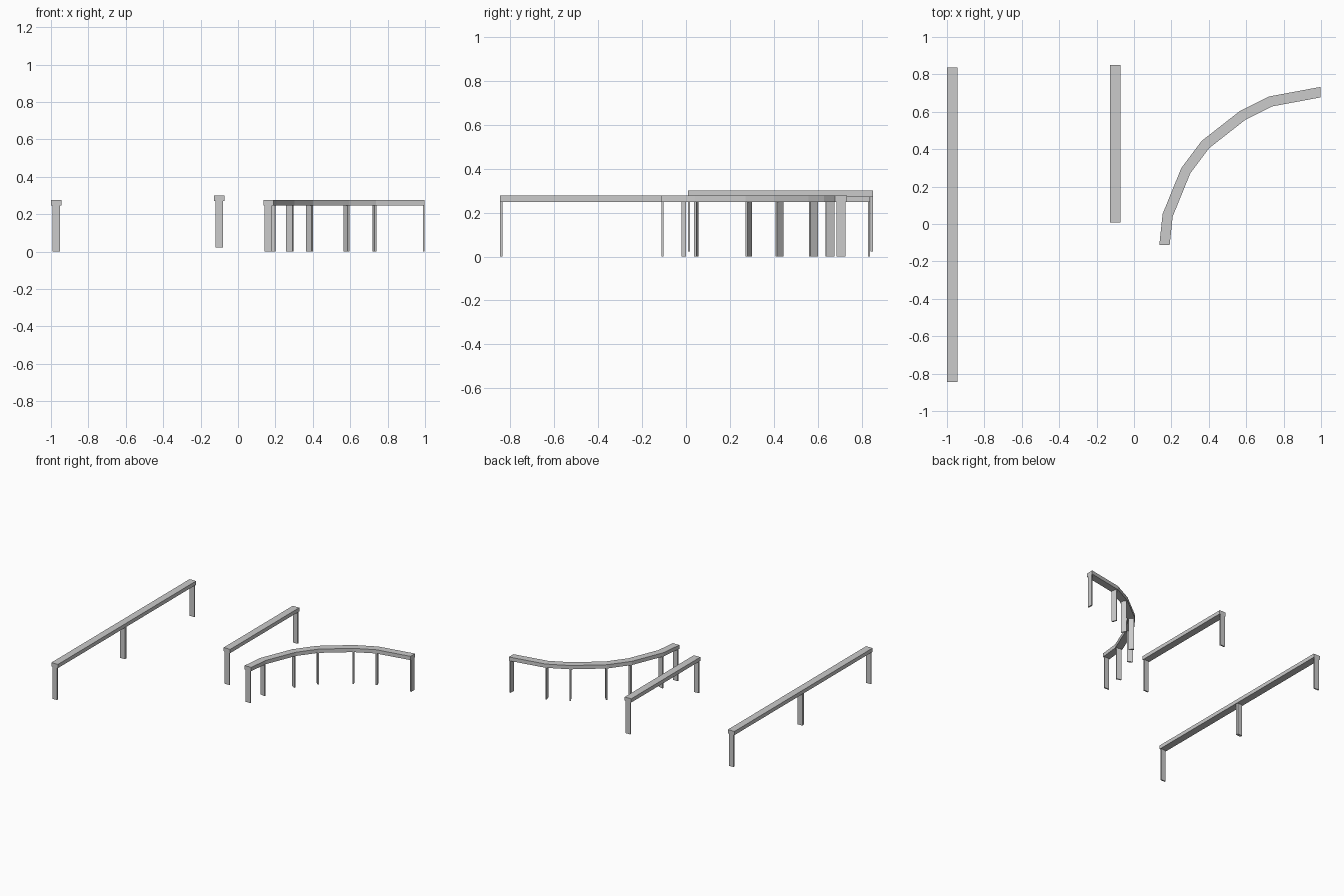
import bpy, bmesh
from math import atan2
from mathutils import Vector, Matrix

if "Cube" in bpy.data.objects:
    bpy.data.objects.remove(bpy.data.objects["Cube"])

RAIL_W, RAIL_H = 0.055, 0.029      # rail cross-section
POST_W, POST_T = 0.04, 0.01        # post width across the path, thickness along it
LEG_H = 0.248                      # post height below the rail


def make_object(name, bm):
    bmesh.ops.recalc_face_normals(bm, faces=bm.faces)
    mesh = bpy.data.meshes.new(name)
    bm.to_mesh(mesh)
    bm.free()
    ob = bpy.data.objects.new(name, mesh)
    bpy.context.collection.objects.link(ob)
    return ob


def post(name, pos, direction, z, thick=POST_T):
    """Flat upright whose wide side faces along the path."""
    bm = bmesh.new()
    bmesh.ops.create_cube(bm, size=1)
    bmesh.ops.scale(bm, vec=(thick, POST_W, LEG_H), verts=bm.verts)
    ob = make_object(name, bm)
    ob.matrix_world = (Matrix.Translation((pos.x, pos.y, z + LEG_H / 2))
                       @ Matrix.Rotation(atan2(direction.y, direction.x), 4, 'Z'))


def path_frames(pts):
    """Tangent and mitred side vector at each path point."""
    n = len(pts)
    segs = [(pts[i + 1] - pts[i]).normalized() for i in range(n - 1)]
    # Ends are cut square to the grid axes they lie on
    out = []
    for i in range(n):
        a, b = segs[max(i - 1, 0)], segs[min(i, n - 2)]
        t = (a + b).normalized()
        if i in (0, n - 1):
            t = Vector((1, 0)) if abs(t.x) > abs(t.y) else Vector((0, 1))
        side = Vector((-t.y, t.x))
        scale = 1 / max(0.5, side.dot(Vector((-a.y, a.x))))
        out.append((t, side * scale))
    return out


def rail(name, coords, z):
    """Rectangular bar swept along a flat path."""
    pts = [Vector(c) for c in coords]
    frames = path_frames(pts)
    bm = bmesh.new()
    rings = []
    for p, (t, s) in zip(pts, frames):
        l, r = p + s * RAIL_W / 2, p - s * RAIL_W / 2
        rings.append([bm.verts.new((q.x, q.y, h)) for q, h in
                      ((l, z), (r, z), (r, z + RAIL_H), (l, z + RAIL_H))])
    for a, b in zip(rings, rings[1:]):
        for k in range(4):
            j = (k + 1) % 4
            bm.faces.new((a[k], a[j], b[j], b[k]))
    bm.faces.new(rings[0])
    bm.faces.new(rings[-1])
    make_object(name, bm)
    return pts, frames


def barrier(name, coords, base=0.0):
    """Rail with a post under every path point, end posts flush with the ends."""
    pts, frames = rail(name + "_rail", coords, base + LEG_H)
    for i, (p, (t, s)) in enumerate(zip(pts, frames)):
        shift = POST_T / 2 if i == 0 else -POST_T / 2 if i == len(pts) - 1 else 0
        thick = 0.02 if name == "long" and i == 1 else POST_T
        post(f"{name}_post_{i + 1}", p + t * shift, t, base, thick)


# Long straight barrier, short raised barrier, curved barrier
barrier("long", [(-0.972, -0.846), (-0.972, -0.01), (-0.972, 0.838)])
barrier("short", [(-0.1, 0.008), (-0.1, 0.85)], base=0.023)
barrier("curved", [(0.163, -0.112), (0.18, 0.047), (0.277, 0.285), (0.382, 0.425),
                   (0.58, 0.58), (0.729, 0.655), (0.998, 0.705)])
